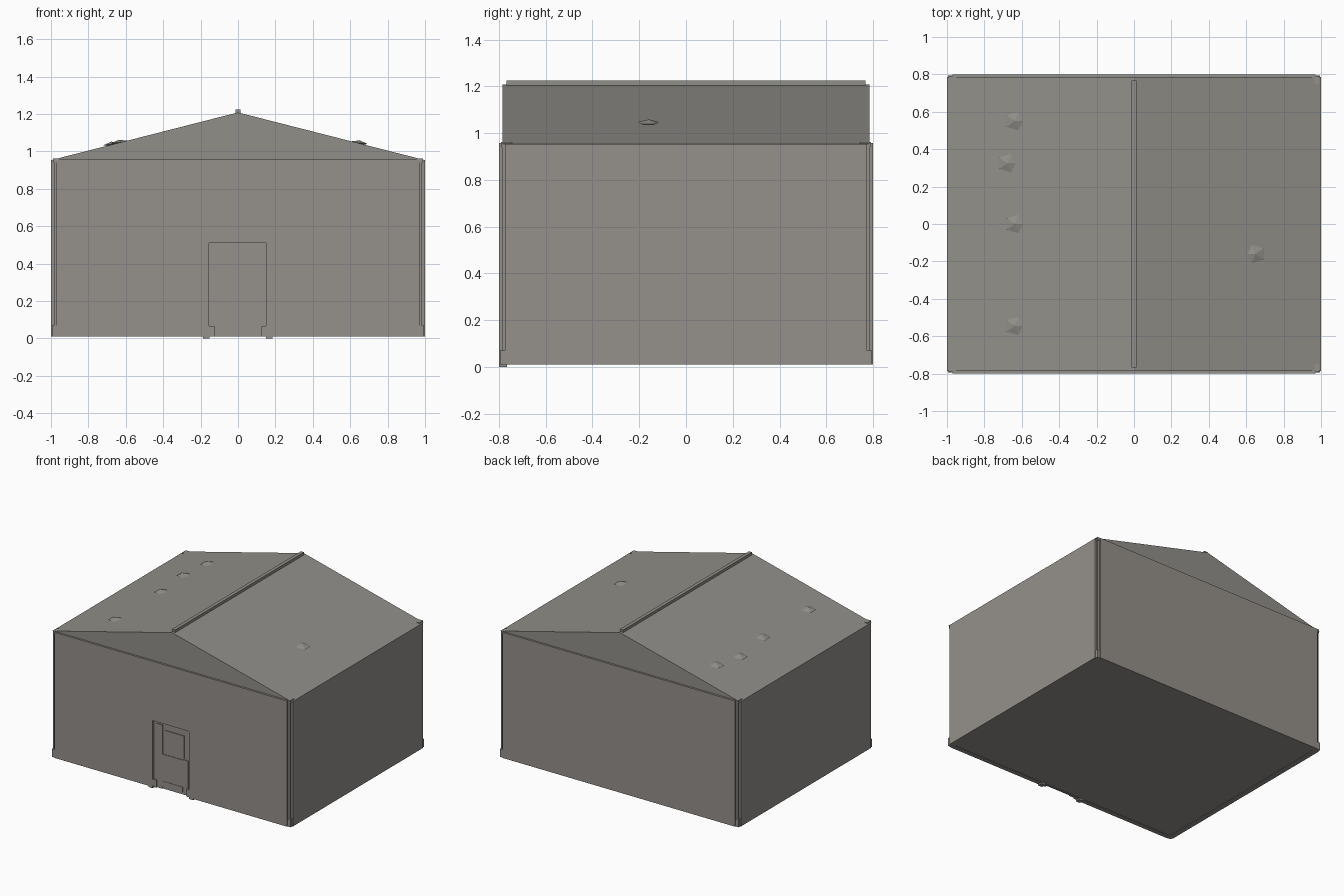
import bpy, bmesh, math
from mathutils import Matrix

if "Cube" in bpy.data.objects:
    bpy.data.objects.remove(bpy.data.objects["Cube"])


def material(name, rgb):
    m = bpy.data.materials.new(name)
    m.diffuse_color = (*rgb, 1)
    m.use_nodes = True
    m.node_tree.nodes["Principled BSDF"].inputs["Base Color"].default_value = m.diffuse_color
    return m


WALL = material("warm_grey_wall", (0.30, 0.277, 0.257))
ROOF = material("grey_roof", (0.285, 0.275, 0.25))


def finish(name, bm, mat):
    bmesh.ops.recalc_face_normals(bm, faces=bm.faces)
    mesh = bpy.data.meshes.new(name)
    bm.to_mesh(mesh)
    bm.free()
    mesh.materials.append(mat)
    ob = bpy.data.objects.new(name, mesh)
    bpy.context.collection.objects.link(ob)
    return ob


def box(name, x, y, z, mat=WALL):
    bm = bmesh.new()
    bmesh.ops.create_cube(bm, size=1)
    for v in bm.verts:
        for i, (a, b) in enumerate((x, y, z)):
            v.co[i] = a if v.co[i] < 0 else b
    return finish(name, bm, mat)


def prism(name, profile, y0, y1, mat):
    """Extrude an x-z outline along y."""
    bm = bmesh.new()
    f = bm.faces.new([bm.verts.new((x, y0, z)) for x, z in profile])
    r = bmesh.ops.extrude_face_region(bm, geom=[f])
    for v in r["geom"]:
        if isinstance(v, bmesh.types.BMVert):
            v.co.y = y1
    return finish(name, bm, mat)


def span(s, a, b):
    return tuple(sorted((s * a, s * b)))


BASE, EAVE = 0.01, 0.957

# Inner body
box("inner_body", (-0.97, 0.97), (-0.772, 0.772), (BASE + 0.003, 0.95))

# Side walls
for s, side in ((-1, "left"), (1, "right")):
    box(side + "_wall", span(s, 0.96, 1.0), (-0.775, 0.775), (BASE, 0.953))

# Back wall and front wall around the door opening
box("back_wall", (-0.97, 0.97), (0.765, 0.8), (BASE, EAVE))
box("front_wall_left", (-0.97, -0.155), (-0.8, -0.765), (BASE, EAVE))
box("front_wall_right", (0.15, 0.97), (-0.8, -0.765), (BASE, EAVE))
box("front_wall_lintel", (-0.155, 0.15), (-0.8, -0.765), (0.51, EAVE))

# Recessed corner posts with feet and caps
for sx in (-1, 1):
    for sy in (-1, 1):
        tag = ("left" if sx < 0 else "right") + ("_front" if sy < 0 else "_back")
        box(tag + "_post", span(sx, 0.95, 0.985), span(sy, 0.76, 0.787), (BASE, 0.958))
        box(tag + "_post_foot", span(sx, 0.96, 0.994), span(sy, 0.77, 0.795), (BASE, 0.07))
        box(tag + "_post_cap", span(sx, 0.955, 0.99), span(sy, 0.745, 0.792), (0.94, 0.962))

# Gabled roof with ridge cap
prism("roof", [(-1, 0.953), (1, 0.953), (0, 1.208)], -0.785, 0.785, ROOF)
box("ridge_cap", (-0.013, 0.013), (-0.767, 0.767), (1.19, 1.225), ROOF)

# Door set back in its opening
box("door_leaf", (-0.155, 0.15), (-0.78, -0.765), (BASE, 0.51))
box("door_stile", (-0.13, -0.08), (-0.786, -0.77), (BASE, 0.49))
box("door_window", (-0.06, 0.10), (-0.786, -0.77), (0.285, 0.455))
box("door_panel", (-0.08, 0.09), (-0.784, -0.77), (0.03, 0.27))
box("door_kick_plate", (-0.08, 0.09), (-0.787, -0.77), (0.03, 0.068))
box("door_side_panel", (0.09, 0.135), (-0.786, -0.77), (0.02, 0.275))

# Jamb feet that touch the ground
for s, x0, x1 in ((-1, -0.187, -0.152), (1, 0.15, 0.185)):
    side = "left" if s < 0 else "right"
    box(side + "_jamb_foot", (x0, x1), (-0.8, -0.765), (0, 0.02))
    box(side + "_jamb_block", span(s, 0.125, 0.155), (-0.795, -0.765), (0.01, 0.065))


# Low five-sided roof vents, flat side down the slope
def vent(name, x, y, z):
    s = 1 if x > 0 else -1
    bm = bmesh.new()
    ring = [bm.verts.new((-s * 0.057 * math.cos(a), 0.052 * math.sin(a), 0))
            for a in (math.tau * i / 5 for i in range(5))]
    top = bm.verts.new((0, 0, 0.014))
    low = bm.verts.new((0, 0, -0.012))
    for i in range(5):
        a, b = ring[i], ring[(i + 1) % 5]
        bm.faces.new((a, b, top))
        bm.faces.new((b, a, low))
    tilt = Matrix.Rotation(s * 0.12, 4, 'Y')
    bm.transform(Matrix.Translation((x, y, z)) @ tilt)
    finish(name, bm, ROOF)


for i, (x, y) in enumerate([(-0.635, 0.55), (-0.675, 0.325), (-0.635, 0.0),
                            (-0.635, -0.545), (0.648, -0.16)]):
    vent("roof_vent_%d" % (i + 1), x, y, 1.208 - 0.255 * abs(x) + 0.002)
